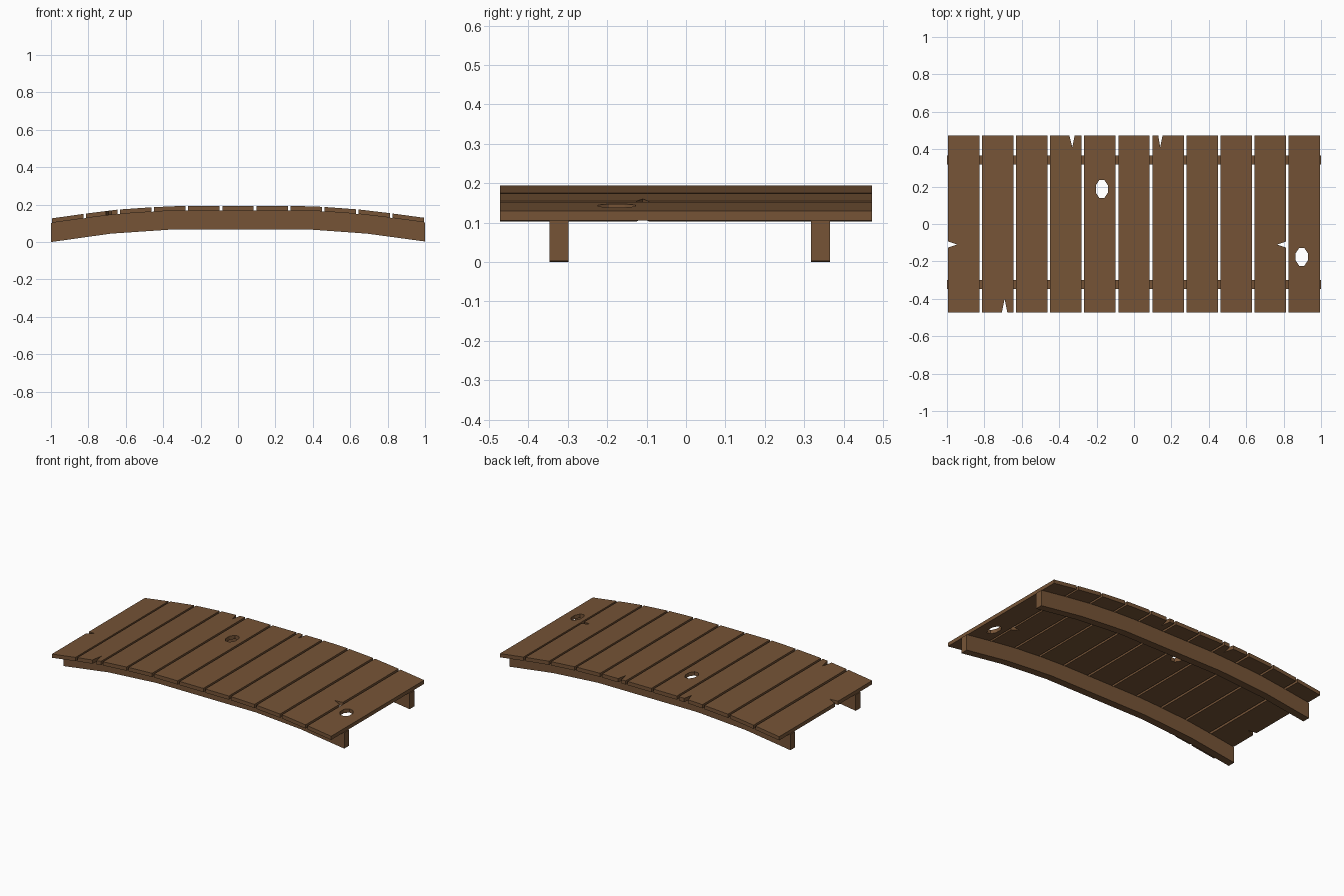
import bpy, bmesh, math

cube = bpy.data.objects.get("Cube")
if cube:
    bpy.data.objects.remove(cube, do_unlink=True)

wood = bpy.data.materials.new("brown_wood")
wood.use_nodes = True
colour = (0.18, 0.088, 0.037, 1)
wood.diffuse_color = colour
wood.node_tree.nodes["Principled BSDF"].inputs["Base Color"].default_value = colour

# Arch line of the beams: underside bend points and the shared heights
ARCH = [(-1, 0.0), (-0.68, 0.045), (-0.34, 0.068), (0.37, 0.068), (0.69, 0.045), (1, 0.003)]
BEAM_H, PLANK_T, HALF_Y = 0.102, 0.024, 0.473


def arch(x):
    """Height of the beam underside at x."""
    for (x0, z0), (x1, z1) in zip(ARCH, ARCH[1:]):
        if x <= x1:
            return z0 + (z1 - z0) * (x - x0) / (x1 - x0)
    return ARCH[-1][1]


def prism(name, outline, offset):
    """Extrude a closed 3D outline along an offset vector."""
    bm = bmesh.new()
    face = bm.faces.new([bm.verts.new(p) for p in outline])
    grown = bmesh.ops.extrude_face_region(bm, geom=[face])
    moved = [v for v in grown["geom"] if isinstance(v, bmesh.types.BMVert)]
    bmesh.ops.translate(bm, verts=moved, vec=offset)
    bmesh.ops.recalc_face_normals(bm, faces=bm.faces)
    mesh = bpy.data.meshes.new(name)
    bm.to_mesh(mesh)
    bm.free()
    mesh.materials.append(wood)
    obj = bpy.data.objects.new(name, mesh)
    bpy.context.collection.objects.link(obj)
    return obj


# Two arched support beams
for name, y in (("front_beam", -0.347), ("back_beam", 0.318)):
    outline = [(x, y, z) for x, z in ARCH] + [(x, y, z + BEAM_H) for x, z in reversed(ARCH)]
    prism(name, outline, (0, 0.048, 0))

# Split notches: plank number -> corner, tip, corner
NOTCHES = {
    0: [(-1.02, -0.085), (-0.945, -0.11), (-1.02, -0.135)],
    1: [(-0.712, -0.5), (-0.692, -0.4), (-0.672, -0.5)],
    3: [(-0.352, 0.5), (-0.33, 0.41), (-0.312, 0.5)],
    6: [(0.125, 0.5), (0.14, 0.41), (0.158, 0.5)],
    9: [(0.84, -0.085), (0.765, -0.11), (0.84, -0.135)],
}
# Knot holes: plank number -> centre
HOLES = {4: (-0.172, 0.187), 10: (0.897, -0.176)}


def knot(cx, cy):
    angles = [math.tau * (i + 0.5) / 8 for i in range(8)]
    return [(cx + 0.035 * math.cos(a), cy + 0.052 * math.sin(a)) for a in angles]


# Deck planks, each tilted to follow the arch
COUNT, GAP = 11, 0.014
pitch = (1.99 + GAP) / COUNT
for i in range(COUNT):
    x0 = -0.995 + i * pitch
    x1 = x0 + pitch - GAP
    z0, z1 = arch(x0) + BEAM_H, arch(x1) + BEAM_H
    side = [(x0, -HALF_Y, z0), (x1, -HALF_Y, z1),
            (x1, -HALF_Y, z1 + PLANK_T), (x0, -HALF_Y, z0 + PLANK_T)]
    plank = prism(f"plank_{i + 1}", side, (0, 2 * HALF_Y, 0))
    shape = NOTCHES.get(i) or (knot(*HOLES[i]) if i in HOLES else None)
    if shape:
        cutter = prism("cutter", [(x, y, -0.2) for x, y in shape], (0, 0, 0.8))
        cutter.hide_render = True
        mod = plank.modifiers.new("cut", "BOOLEAN")
        mod.operation, mod.solver, mod.object = "DIFFERENCE", "EXACT", cutter
        bpy.context.view_layer.objects.active = plank
        bpy.ops.object.modifier_apply(modifier=mod.name)
        bpy.data.objects.remove(cutter, do_unlink=True)
